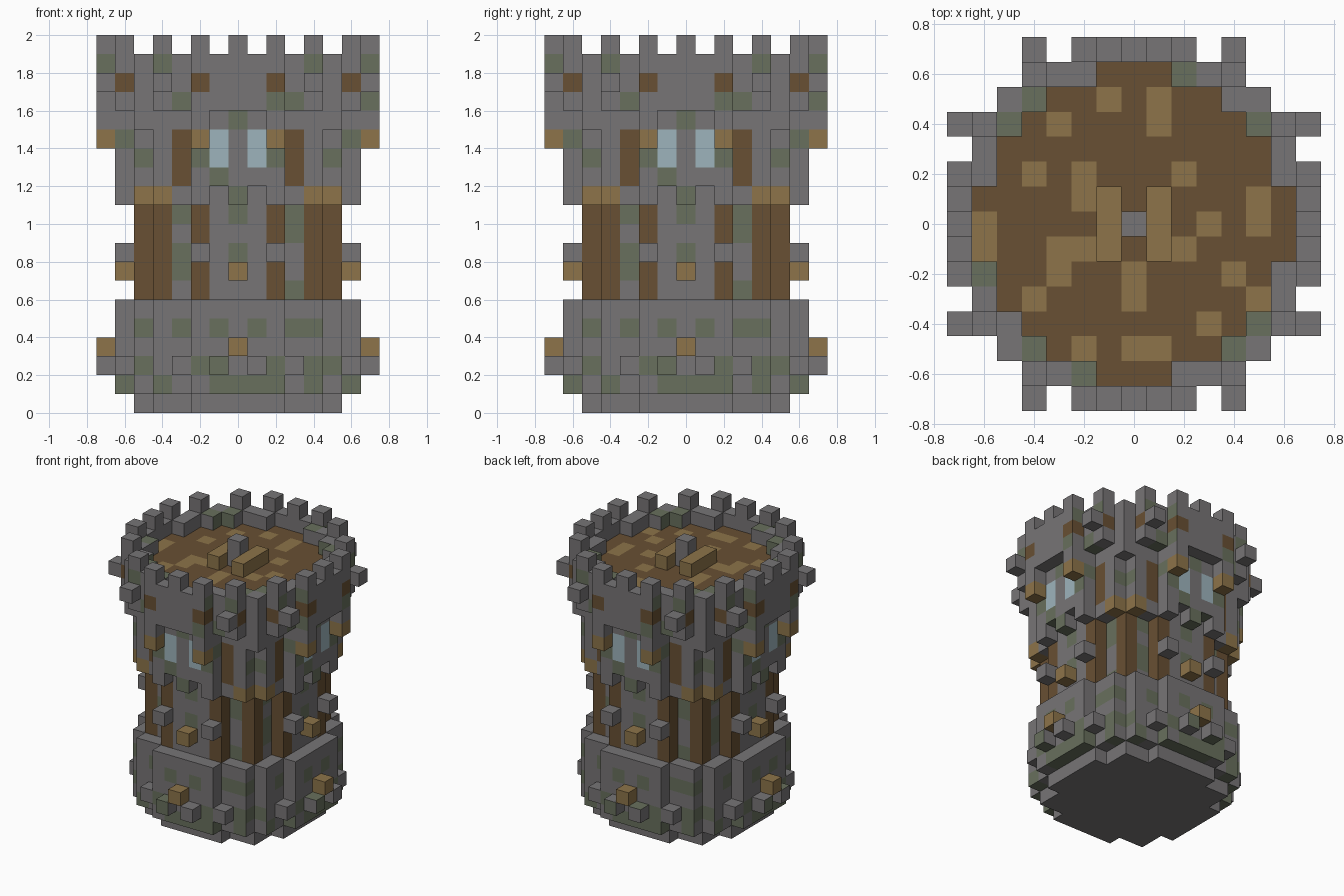
import bpy, bmesh
from mathutils import Vector

cube = bpy.data.objects.get("Cube")
if cube:
    bpy.data.objects.remove(cube)

S = 0.1  # block size

# Colours
COLOURS = {
    "stone_grey": (0.184, 0.176, 0.181),
    "moss_green": (0.138, 0.162, 0.109),
    "dark_timber": (0.138, 0.080, 0.033),
    "light_timber": (0.266, 0.174, 0.067),
    "window_blue": (0.337, 0.456, 0.503),
}
GREY, MOSS, DARK, LIGHT, BLUE = range(len(COLOURS))
MATS = []
for name, rgb in COLOURS.items():
    m = bpy.data.materials.new(name)
    m.use_nodes = True
    m.diffuse_color = (*rgb, 1)
    m.node_tree.nodes["Principled BSDF"].inputs["Base Color"].default_value = (*rgb, 1)
    MATS.append(m)

# Mossy stones on each side: course -> positions across the wall
WALL_MOSS = {
    18: (-7, -4, 4, 7), 16: (-3, 2, 3, 7), 15: (0,), 14: (-6, 6), 13: (-5, -2, 2, 5),
    12: (-1,), 11: (0,), 10: (-3, 0, 3), 9: (3,), 8: (-3, 0), 7: (-3,), 6: (3,),
    4: (-5, -3, -1, 1, 3, 4), 2: (-5, -2, -1, 2, 4, 5), 1: (-6, -4, -1, 0, 1, 2, 4, 6),
}
# Mossy parapet tops and light deck boards: row -> positions along x
RIM_MOSS = {6: (2,), 5: (-4,), 4: (-5, 5), -2: (-6,), -4: (5,), -5: (-4, 4), -6: (-2,)}
DECK_LIGHT = {
    5: (-1, 1), 4: (-3, 1), 2: (-4, -2, 2), 1: (-2, 5), 0: (-6, 3, 5), -1: (-6, -3, -2, 2),
    -2: (-3, 0, 4), -3: (-4, 0, 5), -4: (3,), -5: (-2, 0, 1),
}


def disc(limit):
    return {(x, y) for x in range(-7, 8) for y in range(-7, 8) if x * x + y * y <= limit}


def layers(shape, z0, z1):
    return {(x, y, z) for x, y in shape for z in range(z0, z1 + 1)}


def around(u, depth, *courses):
    """Repeat a block on all four sides, mirrored left and right."""
    out = set()
    for z in courses:
        for a in (u, -u):
            for d in (depth, -depth):
                out |= {(a, d, z), (d, a, z)}
    return out


SHAFT, BODY, RIM, INNER = disc(32), disc(41), disc(53), disc(37)
NARROW = {(x, y) for x, y in BODY if max(abs(x), abs(y)) < 6}
MIDDLE = range(6, 11)

# Parts with their main colour; inlaid parts come before the walls that hold them
PARTS = {
    "base_pegs": (LIGHT, around(0, 7, 3)),
    "shaft_pegs": (LIGHT, around(0, 6, 7)),
    "shaft_pillars": (DARK, around(4, 4, *MIDDLE) | around(2, 5, *MIDDLE)),
    "collar_beams": (LIGHT, around(4, 5, 11)),
    "upper_pillars": (DARK, around(3, 5, 12, 13, 14)),
    "upper_pegs": (LIGHT, around(2, 7, 14)),
    "crown_bricks": (DARK, around(2, 7, 17) | around(4, 6, 17)),
    "foundation": (GREY, layers(SHAFT, 0, 0)),
    "base_wall": (GREY, layers(BODY, 1, 5)),
    "base_studs": (GREY, around(1, 7, 2) | around(3, 6, 2)),
    "shaft_wall": (GREY, layers(SHAFT, 6, 10)),
    "shaft_studs": (GREY, around(2, 6, 8)),
    "collar": (GREY, layers(NARROW, 11, 11)),
    "collar_corbels": (GREY, around(0, 6, 11) | around(2, 6, 11)),
    "upper_storey": (GREY, layers(BODY, 12, 15)),
    "crown_corbels": (GREY, around(2, 7, 15) | around(5, 5, 15)),
    "crown_wall": (GREY, layers(RIM - INNER, 16, 18)),
    "crown_studs": (GREY, around(4, 7, 17)),
    "merlons": (GREY, around(0, 7, 19) | around(2, 7, 19) | around(4, 6, 19)),
    "roof_deck": (DARK, layers(INNER, 16, 17)),
    "roof_beams": (LIGHT, around(1, 1, 18) | {(1, 0, 18), (-1, 0, 18)}),
    "roof_post": (GREY, layers({(0, 0)}, 18, 19)),
}
ALL = set().union(*(cells for _, cells in PARTS.values()))
DIRS = [Vector(d) for d in ((1, 0, 0), (-1, 0, 0), (0, 1, 0), (0, -1, 0), (0, 0, 1), (0, 0, -1))]


def paint(name, main, cell, n):
    """Choose a face colour: deck boards, windows and moss, else the main colour."""
    x, y, z = cell
    if name == "roof_deck" and x in DECK_LIGHT.get(y, ()):
        return LIGHT
    if main != GREY:
        return main
    if n.z > 0 and name == "crown_wall":
        return MOSS if x in RIM_MOSS.get(y, ()) else GREY
    if n.z:
        # tops and undersides follow the block's outer side
        u = x if abs(y) >= abs(x) else y
    else:
        u = int(n.x * y - n.y * x)
        if name == "upper_storey" and z in (13, 14) and abs(u) == 1:
            return BLUE
    return MOSS if u in WALL_MOSS.get(z, ()) else GREY


def build(name, main, cells):
    """Skin a set of blocks, leaving out faces hidden by neighbours."""
    bm = bmesh.new()
    for cell in sorted(cells):
        c = Vector(cell)
        for n in DIRS:
            if tuple(int(v) for v in c + n) in ALL:
                continue
            a = Vector((n.y, n.z, n.x))
            b = n.cross(a)
            mid = c + Vector((0, 0, 0.5)) + n / 2
            ring = [mid + (a * i + b * j) / 2 for i, j in ((-1, -1), (1, -1), (1, 1), (-1, 1))]
            f = bm.faces.new([bm.verts.new(p * S) for p in ring])
            f.material_index = paint(name, main, cell, n)
    bmesh.ops.remove_doubles(bm, verts=bm.verts, dist=S / 100)
    me = bpy.data.meshes.new(name)
    bm.to_mesh(me)
    bm.free()
    for m in MATS:
        me.materials.append(m)
    bpy.context.collection.objects.link(bpy.data.objects.new(name, me))


taken = set()
for part, (main, cells) in PARTS.items():
    build(part, main, cells - taken)
    taken |= cells
